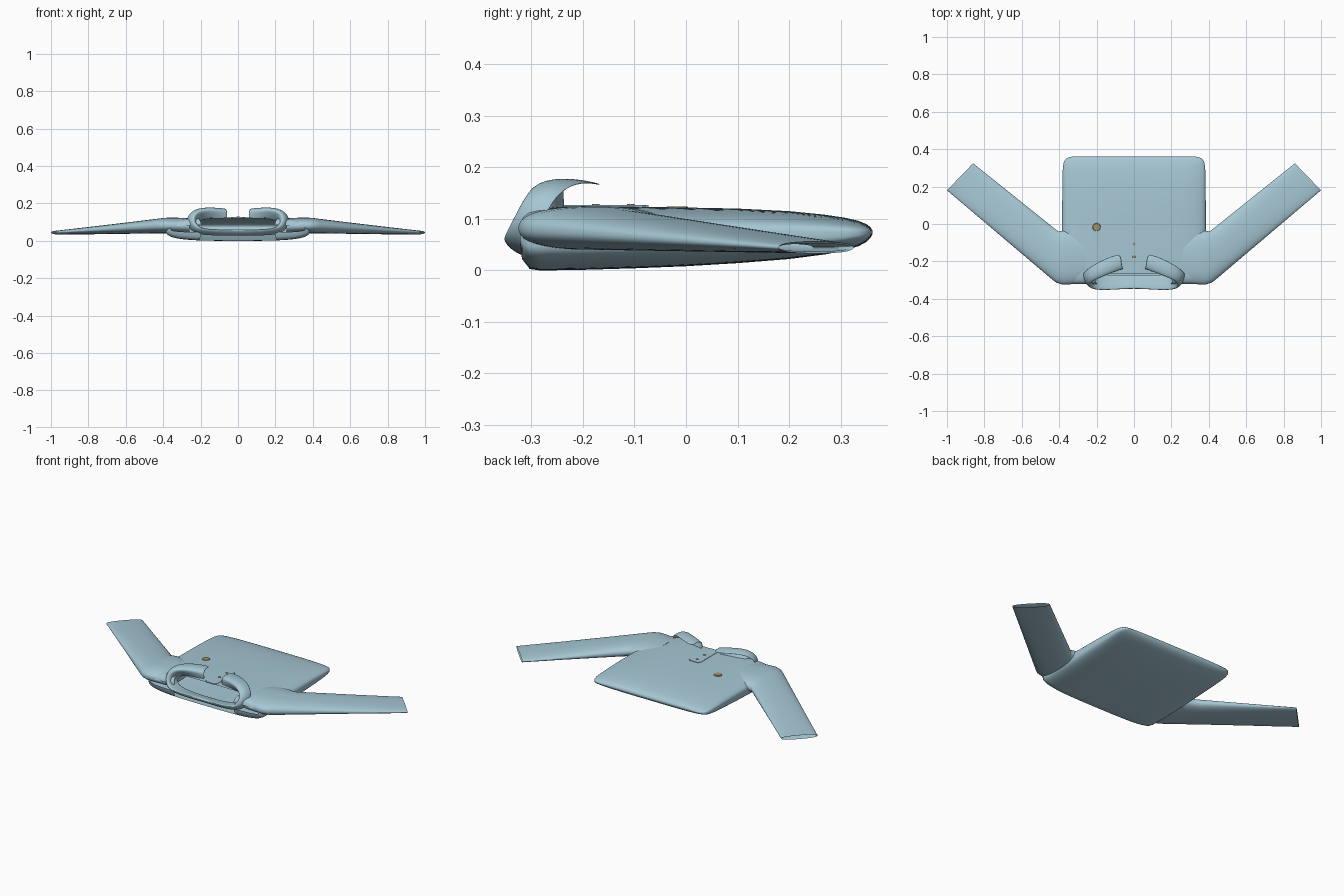
import bpy, bmesh, math
from mathutils import Vector

if "Cube" in bpy.data.objects:
    bpy.data.objects.remove(bpy.data.objects["Cube"])


def material(name, rgb):
    m = bpy.data.materials.new(name)
    m.diffuse_color = (*rgb, 1)
    m.use_nodes = True
    m.node_tree.nodes["Principled BSDF"].inputs["Base Color"].default_value = m.diffuse_color
    return m


BLUE = material("light_blue_cloth", (0.38, 0.57, 0.66))
TAN = material("tan_button", (0.36, 0.29, 0.14))


def finish(bm, name, mat, angle=50):
    bmesh.ops.recalc_face_normals(bm, faces=bm.faces)
    me = bpy.data.meshes.new(name)
    bm.to_mesh(me)
    bm.free()
    ob = bpy.data.objects.new(name, me)
    bpy.context.collection.objects.link(ob)
    me.materials.append(mat)
    bpy.ops.object.select_all(action='DESELECT')
    ob.select_set(True)
    bpy.context.view_layer.objects.active = ob
    bpy.ops.object.shade_smooth_by_angle(angle=math.radians(angle))
    return ob


def spow(v, e):
    return math.copysign(abs(v) ** e, v)


def ring(p, q, z0, z1, n, segs):
    """Flattened rounded section spanning p to q in plan and z0 to z1 in height."""
    p, q = Vector((*p, 0)), Vector((*q, 0))
    out = []
    for i in range(segs):
        a = 2 * math.pi * (i + 0.5) / segs
        v = (p + q) / 2 + (q - p) / 2 * spow(math.cos(a), 2 / n)
        v.z = (z0 + z1) / 2 + (z1 - z0) / 2 * spow(math.sin(a), 2 / n)
        out.append(v)
    return out


def loft(rings, caps=(False, False)):
    bm = bmesh.new()
    rows = [[bm.verts.new(v) for v in r] for r in rings]
    for a, b in zip(rows, rows[1:]):
        for i in range(len(a)):
            j = (i + 1) % len(a)
            bm.faces.new((a[i], a[j], b[j], b[i]))
    for row, cap in zip((rows[0], rows[-1]), caps):
        if cap:
            bm.faces.new(row)
    return bm


# Shirt body: sections from shoulders to hem as (y, half width, z low, z high)
sections = [(-0.322, 0.36, 0.045, 0.085), (-0.318, 0.37, 0.02, 0.105),
            (-0.305, 0.38, 0.003, 0.117), (-0.285, 0.385, 0.0, 0.122),
            (-0.265, 0.385, 0.0, 0.124), (-0.2, 0.386, 0.001, 0.125),
            (-0.1, 0.386, 0.004, 0.124), (0.0, 0.385, 0.008, 0.122),
            (0.1, 0.384, 0.014, 0.12), (0.2, 0.383, 0.022, 0.115),
            (0.27, 0.382, 0.031, 0.108), (0.31, 0.38, 0.039, 0.102),
            (0.335, 0.374, 0.047, 0.096), (0.35, 0.362, 0.055, 0.09),
            (0.358, 0.345, 0.063, 0.084), (0.362, 0.32, 0.071, 0.077)]
bm = loft([ring((-w, y), (w, y), a, b, 3.4, 96) for y, w, a, b in sections], (False, True))
# neck opening
hole = []
for f in bm.faces:
    c = f.calc_center_median()
    if abs(c.x) < 0.2 and c.y < (-0.265 if c.z > 0.06 else -0.3):
        hole.append(f)
bmesh.ops.delete(bm, geom=hole, context='FACES')
finish(bm, "shirt_body", BLUE)

# Sleeves: root, shoulder bend, straight run, open cuff turned inside
for s, side in ((1, "right"), (-1, "left")):
    P, Q = Vector((0.405, -0.04)), Vector((0.44, -0.295))
    P2, Q2 = Vector((0.86, 0.325)), Vector((1.0, 0.18))
    spec = [((0.26, -0.06), (0.26, -0.312), 0.035, 0.121),
            ((0.33, -0.04), (0.33, -0.322), 0.038, 0.124),
            ((0.37, -0.035), (0.38, -0.325), 0.04, 0.124),
            ((0.392, -0.037), (0.415, -0.314), 0.04, 0.122)]
    for k in range(9):
        t = k / 8
        spec.append((P.lerp(P2, t), Q.lerp(Q2, t), 0.04 - 0.007 * t, 0.119 - 0.063 * t))
    for t in (0.99, 0.8):
        spec.append((P.lerp(P2, t).lerp(Q.lerp(Q2, t), 0.03),
                     Q.lerp(Q2, t).lerp(P.lerp(P2, t), 0.03), 0.037, 0.052))
    rings = [ring((s * p[0], p[1]), (s * q[0], q[1]), a, b, 2.4, 40) for p, q, a, b in spec]
    finish(loft(rings, (True, False)), side + "_sleeve", BLUE)

# Folded collar: stations from back centre round to the front tip
# (inner base, fold edge, outer edge)
half = [((0, -.27, .04), (0, -.347, .066), (0, -.305, .028)),
        ((.12, -.27, .045), (.12, -.358, .063), (.13, -.312, .028)),
        ((.19, -.27, .055), (.205, -.358, .070), (.225, -.308, .034)),
        ((.215, -.27, .08), (.236, -.340, .10), (.272, -.285, .075)),
        ((.21, -.26, .105), (.232, -.318, .142), (.275, -.262, .128)),
        ((.18, -.25, .115), (.195, -.297, .166), (.24, -.232, .162)),
        ((.12, -.245, .118), (.13, -.268, .168), (.17, -.190, .172)),
        ((.055, -.235, .118), (.055, -.238, .158), (.065, -.150, .163))]
stations = [[Vector((-v[0], v[1], v[2])) for v in st] for st in half[:0:-1]]
stations += [[Vector(v) for v in st] for st in half]
bm = bmesh.new()
rows = []
for base, fold, edge in stations:
    out = Vector((fold.x * 0.4, 0, fold.z - 0.1)).normalized()
    flap = fold.lerp(edge, 0.45) + out * 0.014
    near = fold.lerp(edge, 0.1) + out * 0.008
    pts = [base, base.lerp(fold, 0.5), fold.lerp(base, 0.08), near, flap, edge]
    rows.append([bm.verts.new(v) for v in pts])
for a, b in zip(rows, rows[1:]):
    for i in range(5):
        bm.faces.new((a[i], a[i + 1], b[i + 1], b[i]))
collar = finish(bm, "collar", BLUE, 80)
sol = collar.modifiers.new("thickness", 'SOLIDIFY')
sol.thickness = 0.004
sol.offset = 0
sub = collar.modifiers.new("smooth", 'SUBSURF')
sub.levels = sub.render_levels = 2


# Button placket: thin plate on the chest
bm = bmesh.new()
bmesh.ops.create_cube(bm, size=1)
for v in bm.verts:
    v.co = Vector((v.co.x * 0.076, -0.168 + v.co.y * 0.19, 0.1235 + v.co.z * 0.006))
corners = [e for e in bm.edges if abs(e.verts[0].co.z - e.verts[1].co.z) > 0.001]
bmesh.ops.bevel(bm, geom=corners, offset=0.01, segments=3, affect='EDGES')
finish(bm, "placket", BLUE, 30)


# Buttons and chest badge
def disc(name, x, y, z, r):
    b = bmesh.new()
    bmesh.ops.create_cone(b, cap_ends=True, segments=24, radius1=r, radius2=r * 0.9, depth=0.005)
    bmesh.ops.translate(b, verts=b.verts, vec=(x, y, z))
    finish(b, name, TAN, 30)


disc("chest_badge", -0.2, -0.017, 0.1215, 0.022)
disc("upper_button", 0, -0.175, 0.1265, 0.008)
disc("lower_button", 0, -0.107, 0.1265, 0.008)
